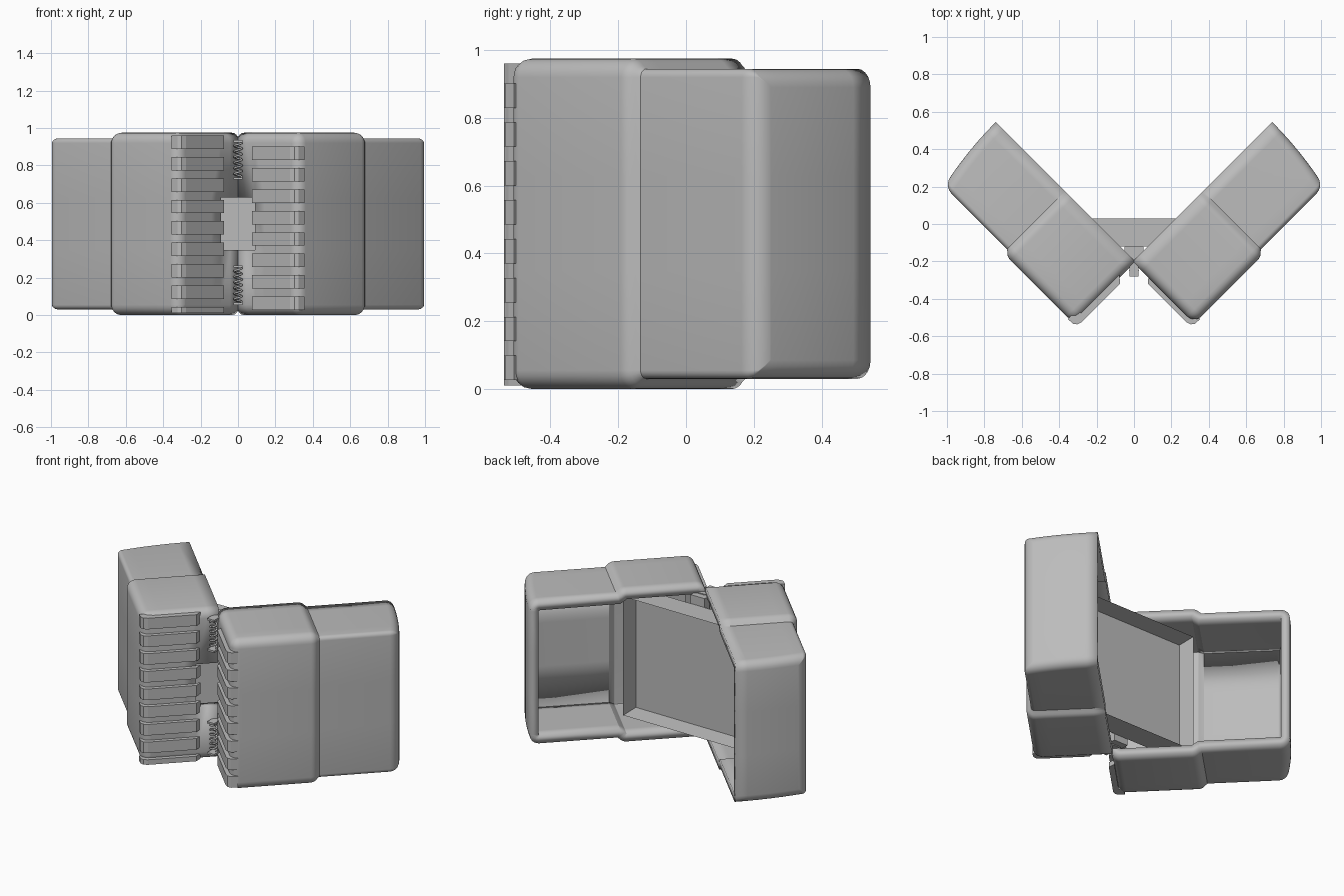
import bpy, bmesh
from math import sin, cos, pi
from mathutils import Matrix, Vector

cube = bpy.data.objects.get("Cube")
if cube:
    bpy.data.objects.remove(cube)

MID_Z = 0.4875
HINGE = Vector((0, -0.195, 0))
R = 0.055          # rounding of the outer edges
WALL = 0.052       # shell thickness
SLOT = 0.14        # half height of the hinge window

grey = bpy.data.materials.new("plain_grey")
grey.use_nodes = True
grey.diffuse_color = (0.5, 0.5, 0.5, 1)
grey.node_tree.nodes["Principled BSDF"].inputs["Base Color"].default_value = (0.5, 0.5, 0.5, 1)


def make_object(name, bm, smooth=False):
    mesh = bpy.data.meshes.new(name)
    bm.to_mesh(mesh)
    bm.free()
    mesh.materials.append(grey)
    obj = bpy.data.objects.new(name, mesh)
    bpy.context.collection.objects.link(obj)
    if smooth:
        bpy.ops.object.select_all(action='DESELECT')
        obj.select_set(True)
        bpy.context.view_layer.objects.active = obj
        bpy.ops.object.shade_smooth_by_angle(angle=0.6)
    return obj


def place(u, v, z, side):
    """Half coordinates: u along the opening, v outward from it."""
    k = 0.5 ** 0.5
    return HINGE + Vector((side * (u + v) * k, (u - v) * k, z))


def section(inset):
    """Half of the U-shaped cross-section, from the opening to the flat outer face."""
    depth, half = 0.467, 0.4875
    rad = max(R - inset, 0.002)
    cv, cz = depth - inset - rad, half - inset - rad
    pts = [(v, half - inset) for v in (0, 0.07, 0.14, 0.21, 0.28, 0.35)]
    pts += [(cv + rad * sin(a), cz + rad * cos(a)) for a in (i * pi / 10 for i in range(6))]
    return pts + [(depth - inset, SLOT)]


def build_shell(name, side):
    # stations along the half: (position, inset, bulge weight)
    turns = [i * pi / 10 for i in range(6)]
    step = 0.03
    stations = [(-0.01 + R * (1 - cos(a)), R * (1 - sin(a)), 0) for a in turns]
    stations += [(0.523 - R + R * sin(i * 0.22), R * (1 - cos(i * 0.22)), 0) for i in range(5)]
    stations += [(0.523, step, 0)]
    stations += [(1.046 - R + R * sin(a), step + R * (1 - cos(a)), 1) for a in turns]
    bm = bmesh.new()

    def vert(u, v, z, bulge):
        return bm.verts.new(place(u - bulge * 0.046 * (v / 0.43) ** 2, v, MID_Z + z, side))

    rings = []
    for u, inset, bulge in stations:
        half = section(inset)
        pts = half + [(v, -z) for v, z in reversed(half)]
        rings.append([vert(u, v, z, bulge) for v, z in pts])
    for a, b in zip(rings, rings[1:]):
        for i in range(len(a) - 1):
            bm.faces.new((a[i], a[i + 1], b[i + 1], b[i]))

    # end walls, in strips; the hinge end has a window next to the opening
    for ring, (u, inset, bulge), slot in ((rings[0], stations[0], True),
                                          (rings[-1], stations[-1], False)):
        half = section(inset)[:-1]
        n = len(half)
        rows = []
        for i, (v, z) in enumerate(half):
            if i == n - 1:
                mids = [ring[n], ring[n + 1]]
            else:
                mids = [vert(u, v, SLOT, bulge), vert(u, v, -SLOT, bulge)]
            rows.append([ring[i]] + mids + [ring[-1 - i]])
        for i, (a, b) in enumerate(zip(rows, rows[1:])):
            for j in range(3):
                if not (slot and j == 1 and i < 2):
                    bm.faces.new((a[j], a[j + 1], b[j + 1], b[j]))
    bmesh.ops.recalc_face_normals(bm, faces=bm.faces)
    outward = Vector((side, -1, 0))
    outer = max(bm.faces, key=lambda f: f.calc_center_median().dot(outward))
    if outer.normal.dot(outward) < 0:
        bmesh.ops.reverse_faces(bm, faces=bm.faces)
    obj = make_object(name, bm, True)
    wall = obj.modifiers.new("wall", 'SOLIDIFY')
    wall.thickness = WALL
    wall.offset = -1


def build_ribs(name, side, top):
    profile = [(0, 0.11), (-0.035, 0.14), (-0.035, 0.43), (-0.028, 0.455),
               (-0.01, 0.469), (0.03, 0.472), (0.03, 0.4), (0, 0.4)]
    bm = bmesh.new()
    for k in range(9):
        centre = top - 0.1148 * k
        low, high = max(centre - 0.036, 0.01), centre + 0.036
        if high - low < 0.02:
            continue
        a = [bm.verts.new(place(u, v, low, side)) for u, v in profile]
        b = [bm.verts.new(place(u, v, high, side)) for u, v in profile]
        bm.faces.new(a)
        bm.faces.new(b)
        for i in range(len(a)):
            j = (i + 1) % len(a)
            bm.faces.new((a[i], a[j], b[j], b[i]))
    bmesh.ops.recalc_face_normals(bm, faces=bm.faces)
    make_object(name, bm)


def add_box(bm, centre, size):
    mat = Matrix.Translation(centre) @ Matrix.Diagonal((*size, 1))
    return bmesh.ops.create_cube(bm, size=1, matrix=mat)


# two hinged half shells with offset grip ribs
for word, side, top in (("left", 1, 0.866), ("right", -1, 0.925)):
    build_shell(word + "_half_shell", side)
    build_ribs(word + "_grip_ribs", side, top)

# inner tray, open to the back
bm = bmesh.new()
add_box(bm, (0, -0.045, MID_Z), (0.86, 0.15, 0.77))
bm.normal_update()
back = [f for f in bm.faces if f.normal.y > 0.9]
bmesh.ops.inset_region(bm, faces=back, thickness=0.015)
bmesh.ops.translate(bm, verts=back[0].verts, vec=(0, -0.115, 0))
make_object("inner_tray", bm)

# hinge lugs and coil springs
for word, z in (("lower", 0.16), ("upper", 0.83)):
    bm = bmesh.new()
    add_box(bm, (0, -0.145, z), (0.1, 0.05, 0.2))
    for end in (-0.1, 0.1):
        add_box(bm, (0, -0.22, z + end), (0.05, 0.12, 0.012))
    make_object(word + "_hinge_lug", bm)
    curve = bpy.data.curves.new(word + "_hinge_spring", 'CURVE')
    curve.dimensions = '3D'
    curve.bevel_depth = 0.006
    curve.bevel_resolution = 1
    line = curve.splines.new('POLY')
    line.points.add(48)
    for i, p in enumerate(line.points):
        a = i * pi / 4
        p.co = (0.02 * cos(a), -0.25 + 0.02 * sin(a), z - 0.09 + 0.18 * i / 48, 1)
    curve.materials.append(grey)
    bpy.context.collection.objects.link(bpy.data.objects.new(word + "_hinge_spring", curve))
